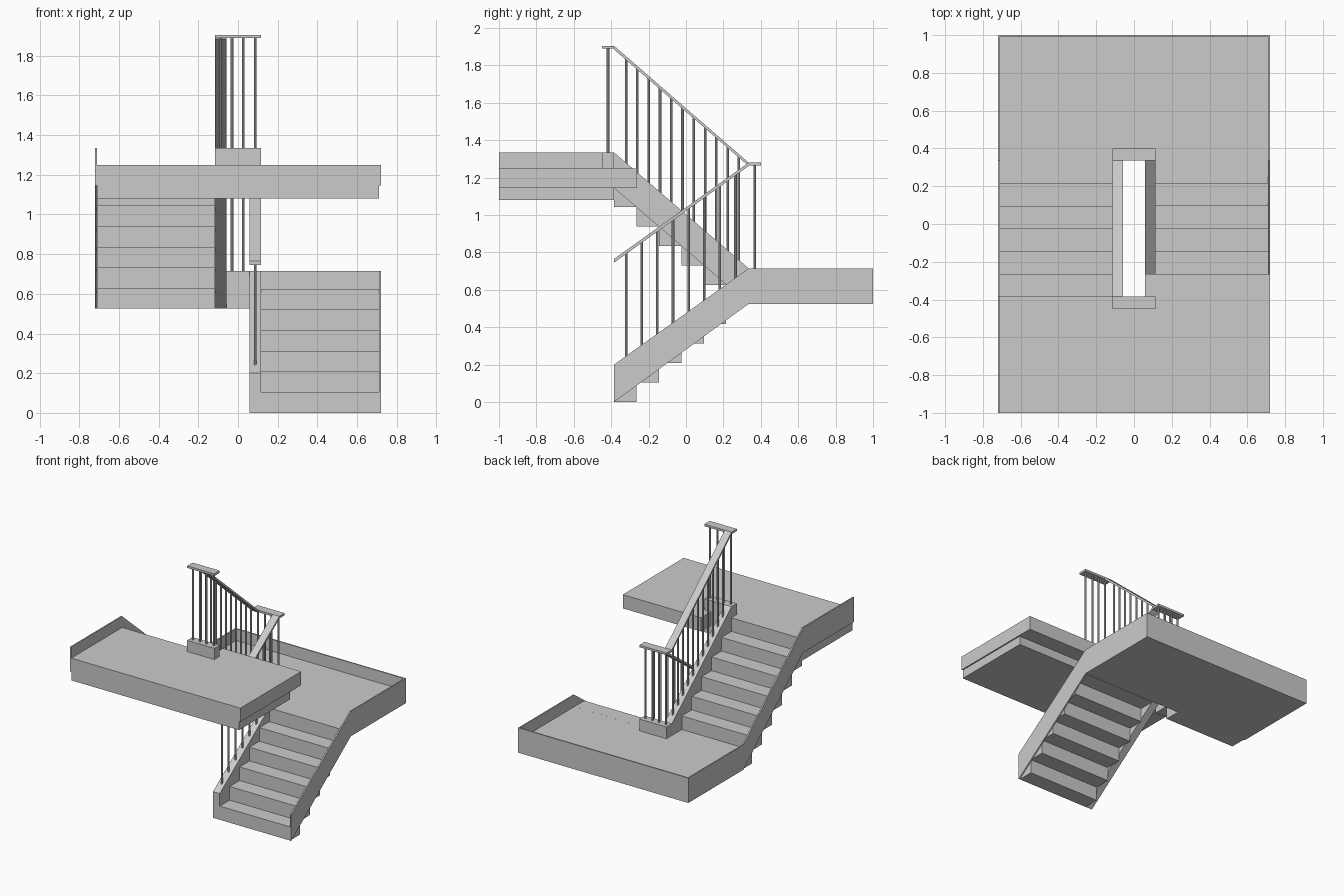
import bpy, bmesh

if "Cube" in bpy.data.objects:
    bpy.data.objects.remove(bpy.data.objects["Cube"])

Y0, Y1 = -0.385, 0.335      # ends of both flights
RISE, RUN = 0.1042, 0.12    # step size


def prism(name, profile, x0, x1):
    """Extrude a (y, z) outline from x0 to x1."""
    bm = bmesh.new()
    face = bm.faces.new([bm.verts.new((x0, y, z)) for y, z in profile])
    out = bmesh.ops.extrude_face_region(bm, geom=[face])
    verts = [v for v in out["geom"] if isinstance(v, bmesh.types.BMVert)]
    bmesh.ops.translate(bm, vec=(x1 - x0, 0, 0), verts=verts)
    bmesh.ops.recalc_face_normals(bm, faces=bm.faces[:])
    mesh = bpy.data.meshes.new(name)
    bm.to_mesh(mesh)
    bm.free()
    obj = bpy.data.objects.new(name, mesh)
    bpy.context.collection.objects.link(obj)
    return obj


def box(name, x0, x1, y0, y1, z0, z1):
    return prism(name, [(y0, z0), (y1, z0), (y1, z1), (y0, z1)], x0, x1)


def baluster(x, y, z0, z1):
    bpy.ops.mesh.primitive_cylinder_add(vertices=8, radius=0.007, depth=z1 - z0,
                                        location=(x, y, (z0 + z1) / 2))
    bpy.context.object.name = "baluster"
    bpy.ops.object.shade_smooth_by_angle()


def lerp(y, za, zb):
    return za + (zb - za) * (y - Y0) / (Y1 - Y0)


# Lower flight steps (right side, rising to the back)
for i in range(6):
    y = Y0 + RUN * i
    box("lower_step", 0.115, 0.71, y, y + RUN, RISE * i, RISE * (i + 1))

# Upper flight steps (left side, rising to the front)
for i in range(5):
    y = 0.215 - RUN * i
    z = 0.625 + RISE * i
    box("upper_step", -0.71, -0.115, y - RUN, y, z, z + RISE)

# Middle landing: slab, front strip on the left, back rim
box("middle_landing", -0.71, 0.71, Y1, 0.99, 0.525, 0.625)
box("middle_landing_strip", -0.71, -0.115, 0.215, Y1, 0.525, 0.625)
box("middle_landing_back_rim", -0.72, 0.72, 0.99, 1.0, 0.525, 0.715)

# Outer stringers, continuing as landing rims
prism("lower_outer_stringer",
      [(Y0, 0), (Y1, 0.525), (0.99, 0.525), (0.99, 0.715), (Y1, 0.715), (Y0, 0.2)], 0.71, 0.72)
prism("upper_outer_stringer",
      [(-1, 1.145), (Y0, 1.145), (Y1, 0.525), (0.99, 0.525), (0.99, 0.715),
       (Y1, 0.715), (Y0, 1.335), (-1, 1.335)], -0.72, -0.71)

# Inner stringers and the kerbs joining them
prism("lower_inner_stringer", [(Y0, 0), (Y1, 0.525), (Y1, 0.715), (Y0, 0.2)], 0.058, 0.115)
prism("upper_inner_stringer", [(Y0, 1.145), (Y1, 0.525), (Y1, 0.715), (Y0, 1.335)], -0.115, -0.058)
box("middle_kerb", -0.115, 0.115, Y1, 0.4, 0.525, 0.715)
box("top_kerb", -0.115, 0.115, -0.45, Y0, 1.25, 1.335)

# Top landing with its raised right edge and the start of the next step
box("top_landing", -0.71, 0.71, -1, Y0, 1.08, 1.25)
box("top_landing_edge", 0.71, 0.72, -1, Y0, 1.145, 1.25)
box("top_landing_step", 0.058, 0.72, Y0, -0.265, 1.145, 1.25)

# Handrails: two slopes and two level end pieces
prism("lower_handrail", [(Y0, 0.745), (Y1, 1.262), (Y1, 1.28), (Y0, 0.765)], 0.058, 0.115)
prism("upper_handrail", [(Y0, 1.885), (Y1, 1.262), (Y1, 1.28), (Y0, 1.905)], -0.115, -0.058)
box("middle_handrail", -0.115, 0.115, Y1, 0.4, 1.264, 1.28)
box("top_handrail", -0.115, 0.115, -0.45, Y0, 1.889, 1.905)

# Balusters along the slopes
for i in range(8):
    y = -0.32 + 0.0835 * i
    baluster(0.087, y, lerp(y, 0.19, 0.705), lerp(y, 0.755, 1.27))
for i in range(11):
    y = -0.32 + 0.0603 * i
    baluster(-0.087, y, lerp(y, 1.325, 0.705), lerp(y, 1.895, 1.27))

# Balusters under the level pieces
for x in (-0.087, -0.03, 0.027, 0.087):
    baluster(x, 0.367, 0.71, 1.27)
    baluster(x, -0.417, 1.33, 1.895)
